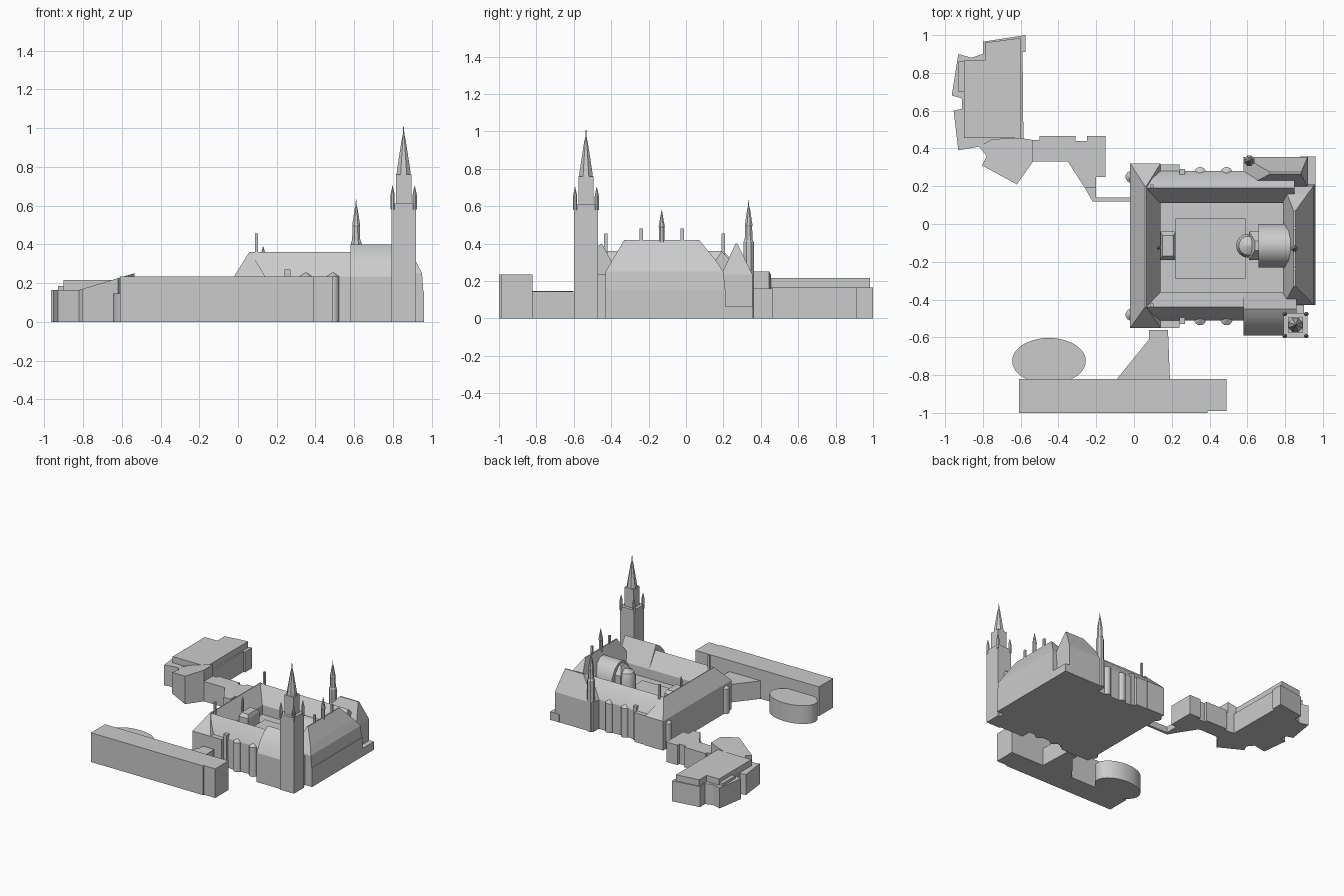
import bpy, bmesh
from math import sin, cos, pi


def finish(name, bm, smooth=False):
    bmesh.ops.remove_doubles(bm, verts=bm.verts, dist=1e-5)
    bmesh.ops.recalc_face_normals(bm, faces=bm.faces)
    me = bpy.data.meshes.new(name)
    bm.to_mesh(me)
    bm.free()
    ob = bpy.data.objects.new(name, me)
    bpy.context.collection.objects.link(ob)
    if smooth:
        bpy.context.view_layer.objects.active = ob
        ob.select_set(True)
        bpy.ops.object.shade_smooth_by_angle(angle=0.6)
        ob.select_set(False)
    return ob


def loft(name, rings, smooth=False):
    """Skin a stack of equal-length point rings and cap both ends."""
    bm = bmesh.new()
    vs = [[bm.verts.new(p) for p in r] for r in rings]
    n = len(vs[0])
    for a, b in zip(vs, vs[1:]):
        for i in range(n):
            bm.faces.new((a[i], a[(i + 1) % n], b[(i + 1) % n], b[i]))
    bm.faces.new(vs[0])
    bm.faces.new(vs[-1])
    return finish(name, bm, smooth)


def prism(name, pts, z0, z1, smooth=False):
    top = z1 if callable(z1) else (lambda x, y: z1)
    return loft(name, [[(x, y, z0) for x, y in pts], [(x, y, top(x, y)) for x, y in pts]], smooth)


def rect(x0, x1, y0, y1):
    return [(x0, y0), (x1, y0), (x1, y1), (x0, y1)]


def box(name, x0, x1, y0, y1, z0, z1):
    return prism(name, rect(x0, x1, y0, y1), z0, z1)


def hip(name, *levels):
    """Stack of rectangles: (x0, x1, y0, y1, z)."""
    return loft(name, [[(x, y, l[4]) for x, y in rect(*l[:4])] for l in levels])


def along_x(name, profile, x0, x1):
    return loft(name, [[(x, y, z) for y, z in profile] for x in (x0, x1)], True)


def turned(name, cx, cy, rings, n=8, smooth=False):
    off = pi / n
    return loft(name, [[(cx + r * cos(off + 2 * pi * i / n), cy + r * sin(off + 2 * pi * i / n), z)
                        for i in range(n)] for r, z in rings], smooth)


# Long front block with oval hall and wedge link
box("long_block", -0.61, 0.39, -1, -0.82, 0, 0.235)
box("long_block_end", 0.39, 0.49, -0.99, -0.82, 0, 0.235)
prism("oval_hall", [(-0.45 + 0.195 * cos(2 * pi * i / 40), -0.725 + 0.122 * sin(2 * pi * i / 40))
                    for i in range(40)], 0, 0.147, True)
box("oval_hall_link", -0.57, -0.33, -0.83, -0.74, 0, 0.147)
prism("wedge_link", [(-0.09, -0.82), (0.19, -0.82), (0.18, -0.56), (0.08, -0.56), (0.08, -0.61)], 0, 0.145)

# Back left annexe: base, raised storey, sloping wing, linking range
prism("annexe_base", [(-0.93, 0.39), (-0.82, 0.41), (-0.585, 0.41), (-0.59, 0.91), (-0.575, 0.91),
                      (-0.575, 1), (-0.8, 0.965), (-0.8, 0.9), (-0.86, 0.88), (-0.93, 0.9),
                      (-0.965, 0.68), (-0.91, 0.665), (-0.91, 0.61), (-0.955, 0.6)], 0, 0.165)
prism("annexe_upper", [(-0.9, 0.455), (-0.6, 0.455), (-0.6, 0.985), (-0.79, 0.96),
                       (-0.79, 0.865), (-0.9, 0.865)], 0.15, 0.215)
box("annexe_step", -0.93, -0.89, 0.7, 0.86, 0.15, 0.185)
prism("annexe_wing", [(-0.82, 0.41), (-0.78, 0.36), (-0.805, 0.31), (-0.62, 0.21), (-0.535, 0.33),
                      (-0.535, 0.445), (-0.6, 0.455), (-0.75, 0.45)], 0,
      lambda x, y: 0.165 + (x + 0.82) * 0.3)
prism("annexe_link", [(-0.54, 0.33), (-0.35, 0.33), (-0.26, 0.19), (-0.2, 0.19), (-0.2, 0.25),
                      (-0.15, 0.25), (-0.15, 0.465), (-0.25, 0.465), (-0.25, 0.44), (-0.31, 0.44),
                      (-0.31, 0.465), (-0.5, 0.465), (-0.5, 0.445), (-0.54, 0.445)], 0, 0.16)
prism("walkway", [(-0.26, 0.19), (-0.22, 0.12), (-0.01, 0.12), (-0.01, 0.14), (-0.2, 0.14), (-0.2, 0.19)], 0, 0.05)

# Main building: courtyard floor and the walls of the four ranges
box("court_base", 0.0, 0.9, -0.45, 0.2, 0, 0.16)
box("court_panel", 0.22, 0.59, -0.29, 0.03, 0.16, 0.17)
box("left_range_walls", -0.02, 0.14, -0.55, 0.32, 0, 0.235)
box("front_range_walls", 0.1, 0.6, -0.51, -0.36, 0, 0.235)
box("back_range_walls", 0.1, 0.8, 0.11, 0.28, 0, 0.235)
box("right_range_walls", 0.79, 0.96, -0.43, 0.21, 0, 0.155)
for nm, y0, y1 in (("front", -0.55, -0.44), ("back", 0.19, 0.315)):
    box(nm + "_corner_pavilion", 0.1, 0.24, y0, y1, 0, 0.235)
    yc = y0 if nm == "front" else y1 - 0.04
    box(nm + "_stepped_stack", 0.24, 0.27, -0.53 if nm == "front" else 0.2,
        -0.45 if nm == "front" else 0.29, 0, 0.27)

# Roofs
hip("left_roof", (-0.02, 0.14, -0.55, 0.32, 0.235), (0.058, 0.065, -0.44, 0.2, 0.36))
along_x("front_roof", [(-0.51, 0.235), (-0.48, 0.302), (-0.44, 0.36), (-0.36, 0.235)], 0.06, 0.6)
along_x("back_roof", [(0.28, 0.235), (0.24, 0.31), (0.19, 0.36), (0.11, 0.235)], 0.06, 0.85)
hip("right_roof", (0.79, 0.957, -0.43, 0.21, 0.155), (0.79, 0.95, -0.43, 0.2, 0.25),
    (0.81, 0.92, -0.395, 0.16, 0.31), (0.845, 0.855, -0.33, 0.07, 0.42))

# Right hand pavilions, front and back
box("front_pavilion_walls", 0.58, 0.9, -0.59, -0.36, 0, 0.235)
along_x("front_pavilion_roof", [(-0.59, 0.235), (-0.55, 0.315), (-0.5, 0.37), (-0.45, 0.4),
                                (-0.36, 0.235)], 0.58, 0.86)
box("back_pavilion_walls", 0.58, 0.92, 0.2, 0.355, 0, 0.235)
hip("back_pavilion_roof", (0.58, 0.92, 0.19, 0.355, 0.235), (0.72, 0.885, 0.265, 0.275, 0.4))
box("back_low_step", 0.88, 0.96, 0.2, 0.357, 0, 0.065)

# Courtyard hall with rounded end
along_x("court_hall", [(-0.23, 0.16), (-0.23, 0.27), (-0.19, 0.34), (-0.14, 0.37), (-0.09, 0.37),
                       (-0.04, 0.34), (0.0, 0.27), (0.0, 0.16)], 0.66, 0.83)
hip("court_hall_front", (0.61, 0.67, -0.19, -0.04, 0.16), (0.61, 0.67, -0.19, -0.04, 0.29),
    (0.64, 0.67, -0.14, -0.09, 0.35))
turned("court_apse", 0.605, -0.115, [(0.064, 0.16), (0.064, 0.27), (0.05, 0.305), (0.005, 0.33)], 20, True)
box("court_porch", 0.14, 0.22, -0.19, -0.04, 0.16, 0.26)
hip("court_porch_roof", (0.14, 0.22, -0.19, -0.04, 0.26), (0.15, 0.21, -0.17, -0.06, 0.285))

# Round wall bays on the front, back and left
for i, x in enumerate((0.35, 0.49)):
    for j, y in enumerate((-0.505, 0.27)):
        turned(f"wall_bay_{i}_{j}", x, y, [(0.032, 0), (0.032, 0.235), (0.002, 0.255)], 12, True)
for j, y in enumerate((-0.48, 0.25)):
    turned(f"left_bay_{j}", -0.012, y, [(0.033, 0), (0.033, 0.2), (0.002, 0.225)], 12, True)

# Chimneys
for i, (x, y, z) in enumerate(((0.095, -0.43, 0.455), (0.095, 0.2, 0.455), (0.85, -0.24, 0.48), (0.85, -0.02, 0.48))):
    box(f"chimney_{i}", x - 0.008, x + 0.008, y - 0.009, y + 0.009, 0.24, z)

# Roof spires
turned("right_roof_spire", 0.85, -0.13, [(0.015, 0.39), (0.015, 0.485), (0.018, 0.49), (0.001, 0.58)])
turned("left_roof_spire", 0.13, -0.125, [(0.01, 0.23), (0.01, 0.36), (0.001, 0.39)])

# Back stair turret
turned("stair_turret", 0.61, 0.335, [(0.03, 0), (0.03, 0.41), (0.023, 0.42), (0.02, 0.49),
                                    (0.022, 0.5), (0.008, 0.585), (0.003, 0.6), (0.002, 0.632)])

# Main tower: shaft, belfry with spire, corner pinnacles
tx, ty = 0.855, -0.535
box("tower_shaft", tx - 0.063, tx + 0.063, ty - 0.065, ty + 0.065, 0, 0.61)
box("tower_belfry", tx - 0.04, tx + 0.04, ty - 0.04, ty + 0.04, 0.6, 0.76)
turned("tower_spire", tx, ty, [(0.041, 0.75), (0.036, 0.79), (0.012, 0.935), (0.004, 0.97), (0.002, 1.008)])
for i, (sx, sy) in enumerate(((-1, -1), (1, -1), (1, 1), (-1, 1))):
    turned(f"tower_pinnacle_{i}", tx + sx * 0.057, ty + sy * 0.058,
           [(0.012, 0.58), (0.012, 0.655), (0.001, 0.703)])
